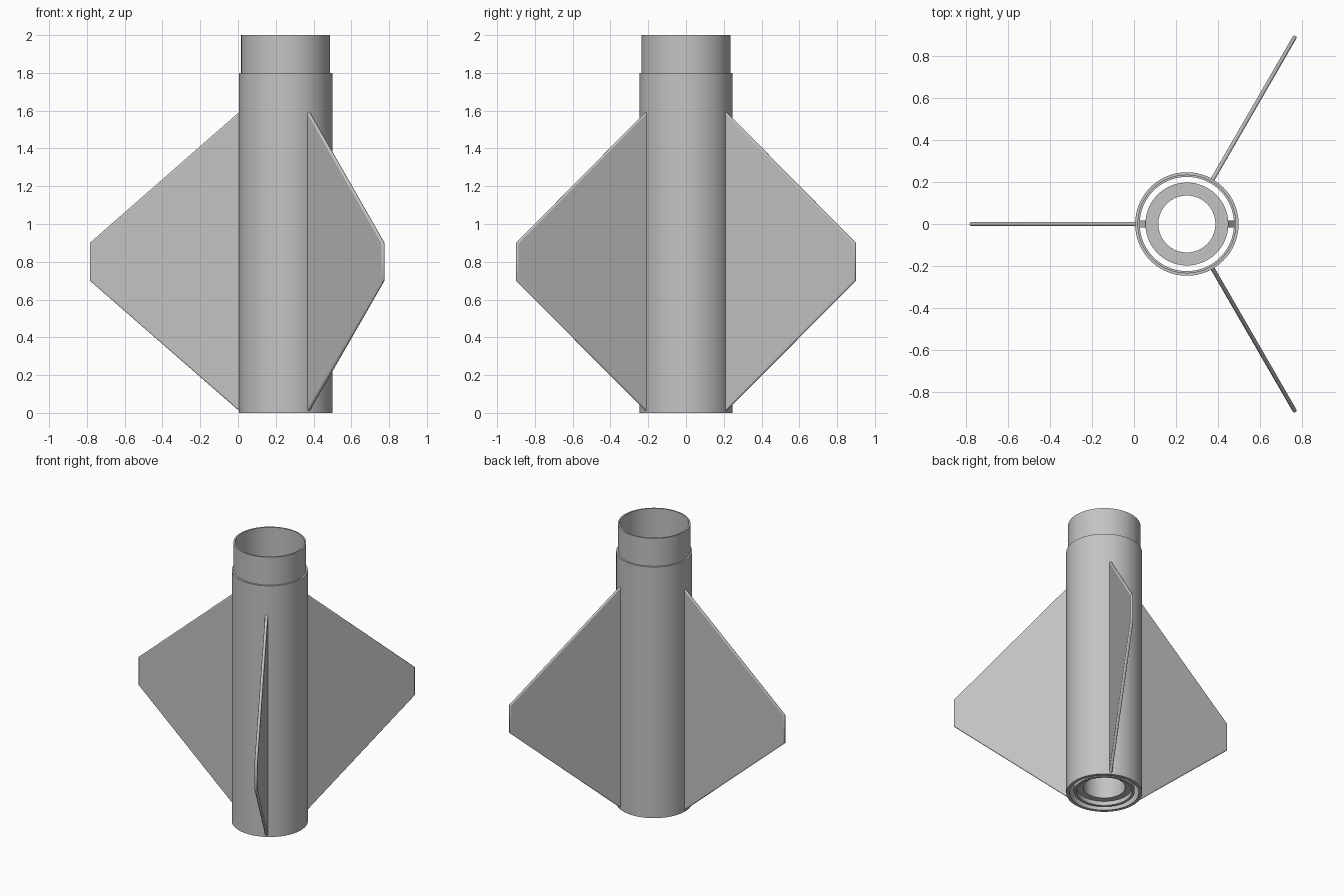
import bpy
import bmesh
import math

old = bpy.data.objects.get("Cube")
if old:
    bpy.data.objects.remove(old, do_unlink=True)

AXIS_X = 0.2525
TUBE_R = 0.247
SEGMENTS = 96

grey = bpy.data.materials.new("light_grey")
grey.use_nodes = True
colour = (0.55, 0.55, 0.55, 1)
grey.diffuse_color = colour
grey.node_tree.nodes["Principled BSDF"].inputs["Base Color"].default_value = colour


def finish(name, bm, smooth=True):
    bmesh.ops.recalc_face_normals(bm, faces=bm.faces[:])
    mesh = bpy.data.meshes.new(name)
    bm.to_mesh(mesh)
    bm.free()
    mesh.materials.append(grey)
    obj = bpy.data.objects.new(name, mesh)
    obj.location.x = AXIS_X
    bpy.context.collection.objects.link(obj)
    bpy.ops.object.select_all(action="DESELECT")
    obj.select_set(True)
    bpy.context.view_layer.objects.active = obj
    if smooth:
        bpy.ops.object.shade_smooth_by_angle(angle=math.radians(30))
    return obj


def revolve(name, profile):
    """Spin a closed (radius, height) outline about the tube axis."""
    bm = bmesh.new()
    rings = []
    for i in range(SEGMENTS):
        a = 2 * math.pi * i / SEGMENTS
        rings.append([bm.verts.new((r * math.cos(a), r * math.sin(a), z)) for r, z in profile])
    n = len(profile)
    for i, ring in enumerate(rings):
        nxt = rings[(i + 1) % SEGMENTS]
        for j in range(n):
            k = (j + 1) % n
            bm.faces.new((ring[j], nxt[j], nxt[k], ring[k]))
    return finish(name, bm)


def plate(name, outline, thickness, angle, round_edge=0):
    """Upright radial plate from a (radius, height) outline, turned to an angle."""
    bm = bmesh.new()
    face = bm.faces.new([bm.verts.new((r, -thickness / 2, z)) for r, z in outline])
    new = bmesh.ops.extrude_face_region(bm, geom=[face])["geom"]
    for v in new:
        if isinstance(v, bmesh.types.BMVert):
            v.co.y += thickness
    obj = finish(name, bm, smooth=False)
    obj.rotation_euler.z = math.radians(angle)
    if round_edge:
        bevel = obj.modifiers.new("rounded_edge", "BEVEL")
        bevel.width = round_edge
        bevel.segments = 4
        bevel.limit_method = "ANGLE"
        bevel.angle_limit = math.radians(60)
        bpy.ops.object.shade_smooth_by_angle(angle=math.radians(30))
    return obj


# Outer tube with the stepped shoulder at the top
revolve("body_tube", [
    (TUBE_R, 0), (TUBE_R, 1.8), (0.2355, 1.8), (0.2355, 2.0),
    (0.225, 2.0), (0.225, 0)])

# Inner mount tube with a recessed lower lip
revolve("inner_mount", [
    (0.198, 0.01), (0.198, 0.7), (0.136, 0.7), (0.136, 0.04),
    (0.18, 0.04), (0.18, 0.01)])

# Two ribs joining the inner mount to the body, with sloping tops
for side, angle in (("left", 0), ("right", 180)):
    plate(side + "_mount_rib", [(0.19, 0.03), (0.23, 0.07), (0.23, 0.64), (0.19, 0.69)],
          0.034, angle)

# Three swept fins
fin_outline = [(0.24, 0.005), (1.037, 0.7), (1.037, 0.9), (0.24, 1.598)]
for name, angle in (("right_fin", 180), ("back_left_fin", 60), ("front_left_fin", -60)):
    plate(name, fin_outline, 0.02, angle, 0.008)
